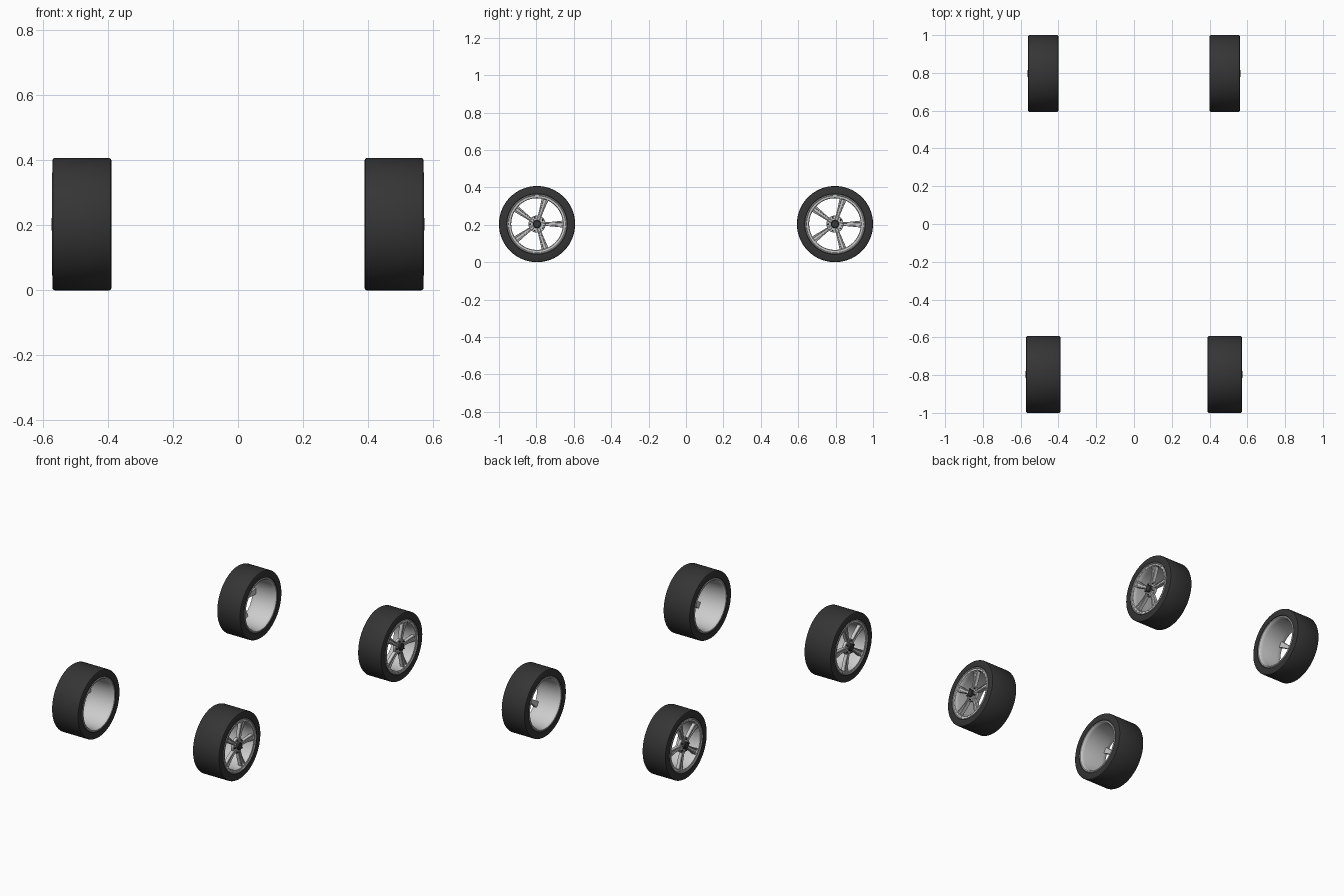
import bpy, bmesh
from math import sin, cos, pi, radians

if "Cube" in bpy.data.objects:
    bpy.data.objects.remove(bpy.data.objects["Cube"])

R = 0.2035      # tyre radius
CY = 0.7965     # axle distance from centre


def mat(name, c):
    m = bpy.data.materials.new(name)
    m.diffuse_color = (c, c, c, 1)
    m.use_nodes = True
    m.node_tree.nodes["Principled BSDF"].inputs["Base Color"].default_value = m.diffuse_color
    return m


RUBBER, METAL, DARK = mat("rubber", 0.035), mat("metal", 0.6), mat("dark_metal", 0.04)


def finish(bm, name, material, place, angle=35):
    """Put wheel-space geometry (x = outward from the outer face) at its corner."""
    side, face, y = place
    for v in bm.verts:
        v.co.x = side * (face + v.co.x)
        v.co.y += y
        v.co.z += R
    bmesh.ops.recalc_face_normals(bm, faces=bm.faces)
    me = bpy.data.meshes.new(name)
    bm.to_mesh(me)
    bm.free()
    ob = bpy.data.objects.new(name, me)
    bpy.context.collection.objects.link(ob)
    me.materials.append(material)
    bpy.ops.object.select_all(action='DESELECT')
    ob.select_set(True)
    bpy.context.view_layer.objects.active = ob
    bpy.ops.object.shade_smooth_by_angle(angle=radians(angle))
    return ob


def lathe(bm, profile, n=64, cy=0.0, cz=0.0, closed=True):
    """Spin (x, radius) points round the x axis."""
    rings = [[bm.verts.new((x, cy + r * cos(2 * pi * i / n), cz + r * sin(2 * pi * i / n)))
              for i in range(n)] for x, r in profile]
    pairs = list(zip(rings, rings[1:]))
    if closed:
        pairs.append((rings[-1], rings[0]))
    else:
        bm.faces.new(rings[0])
        bm.faces.new(rings[-1])
    for a, b in pairs:
        for i in range(n):
            j = (i + 1) % n
            bm.faces.new((a[i], a[j], b[j], b[i]))


def spoke(bm, a):
    """Tapered spoke with a shallow groove down the middle."""
    stations = [(0.020, 0.008, -0.008), (0.08, 0.0125, -0.010), (0.143, 0.019, -0.006)]
    rings = []
    for r, h, top in stations:
        sec = [(-h, top - 0.022), (-h, top - 0.002), (-h + 0.002, top), (-h * 0.5, top),
               (-h * 0.4, top - 0.005), (h * 0.4, top - 0.005), (h * 0.5, top),
               (h - 0.002, top), (h, top - 0.002), (h, top - 0.022)]
        rings.append([bm.verts.new((x, r * cos(a) - t * sin(a), r * sin(a) + t * cos(a)))
                      for t, x in sec])
    for p, q in zip(rings, rings[1:]):
        for i in range(len(p)):
            j = (i + 1) % len(p)
            bm.faces.new((p[i], p[j], q[j], q[i]))
    bm.faces.new(rings[0])
    bm.faces.new(rings[-1])


def wheel(label, side, face, w, y):
    place = (side, face, y)

    # tyre: flat tread with small rounded shoulders
    bm = bmesh.new()
    lathe(bm, [(-0.004, 0.158), (0, 0.162), (0, R - 0.006), (-0.002, R - 0.002), (-0.006, R),
               (-w + 0.006, R), (-w + 0.002, R - 0.002), (-w, R - 0.006), (-w, 0.162),
               (-w + 0.004, 0.158)], 96)
    finish(bm, label + "_tyre", RUBBER, place)

    # rim: open barrel with outer and inner lips
    bm = bmesh.new()
    lathe(bm, [(-0.003, 0.160), (0.001, 0.158), (0.001, 0.154), (-0.003, 0.152), (-0.004, 0.141),
               (-0.010, 0.138), (-0.03, 0.138), (-w + 0.02, 0.143), (-w + 0.004, 0.147),
               (-w - 0.0005, 0.151), (-w - 0.0005, 0.157), (-w + 0.003, 0.160)], 96)
    finish(bm, label + "_rim", METAL, place)

    # five spokes
    bm = bmesh.new()
    for k in range(5):
        spoke(bm, 2 * pi * k / 5)
    finish(bm, label + "_spokes", METAL, place)

    # hub plate behind the spokes
    bm = bmesh.new()
    lathe(bm, [(-0.014, 0.046), (-0.012, 0.044), (-0.012, 0.018), (-0.030, 0.018), (-0.030, 0.046)], 48)
    finish(bm, label + "_hub_plate", METAL, place)

    # dark centre hub
    bm = bmesh.new()
    lathe(bm, [(0.003, 0.014), (0.003, 0.018), (0.000, 0.022), (-0.045, 0.022)], 32, closed=False)
    finish(bm, label + "_hub_cap", DARK, place)

    # lug nuts between the spokes
    bm = bmesh.new()
    for k in range(5):
        a = 2 * pi * (k + 0.5) / 5
        lathe(bm, [(-0.004, 0.004), (-0.014, 0.005)], 6, 0.037 * cos(a), 0.037 * sin(a), False)
    finish(bm, label + "_lug_nuts", DARK, place)

    # ring of small bolts on the outer lip
    bm = bmesh.new()
    for k in range(30):
        a = 2 * pi * (k + 0.5) / 30
        lathe(bm, [(-0.001, 0.0025), (-0.006, 0.0025)], 8, 0.1465 * cos(a), 0.1465 * sin(a), False)
    finish(bm, label + "_rim_bolts", METAL, place)


for side, s in (("right", 1), ("left", -1)):
    wheel("front_" + side, s, 0.571, 0.181, -CY)
    wheel("rear_" + side, s, 0.560, 0.159, CY)
